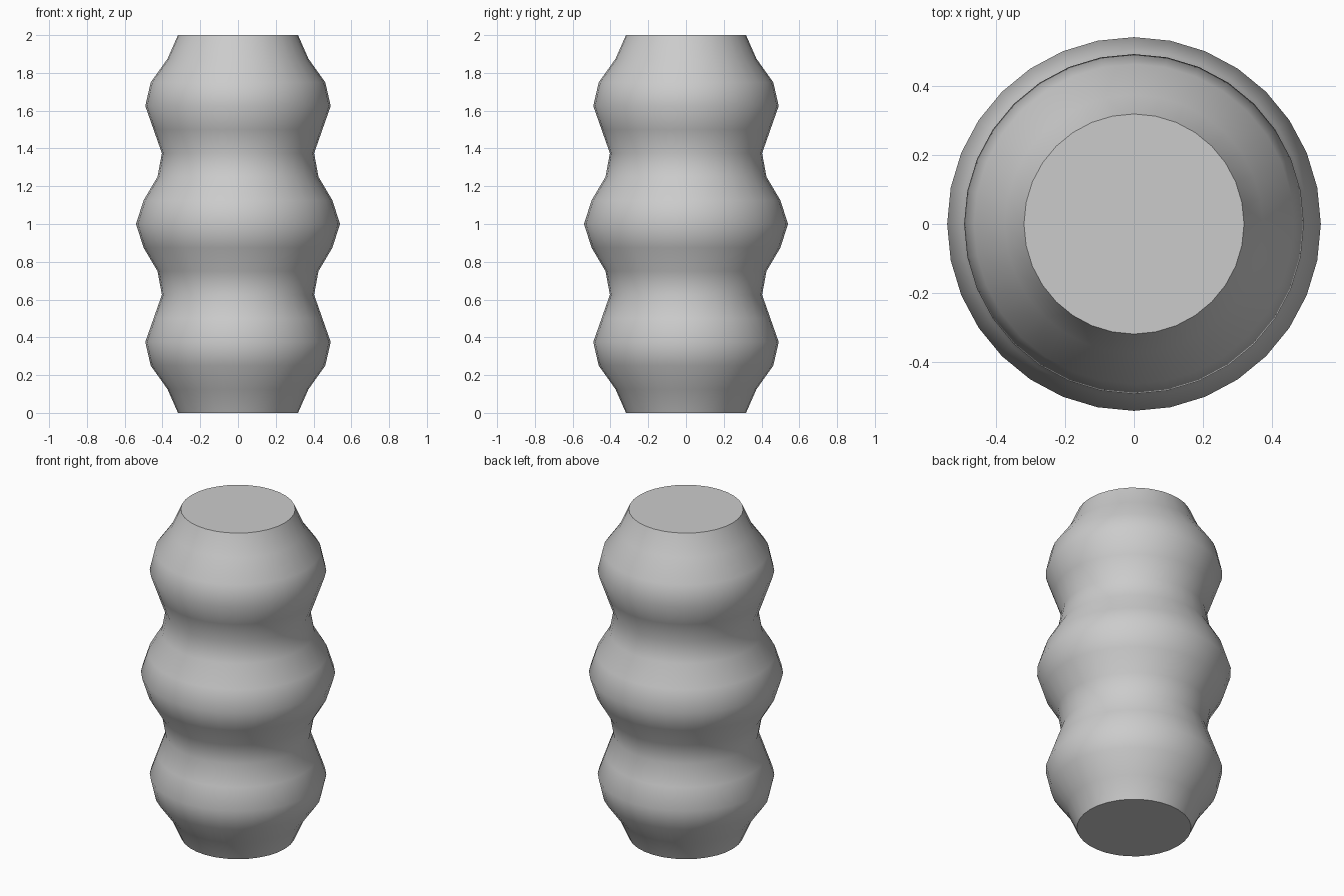
import bpy, bmesh, math

if "Cube" in bpy.data.objects:
    bpy.data.objects.remove(bpy.data.objects["Cube"])

SIDES = 32
STEP = 0.125
# radii from the base up to the middle; the upper half mirrors them
half = [0.318, 0.373, 0.462, 0.491, 0.447, 0.403, 0.426, 0.50, 0.54]
radii = half + half[-2::-1]

bm = bmesh.new()
rings = []
for i, r in enumerate(radii):
    rings.append([bm.verts.new((r * math.cos(2 * math.pi * k / SIDES),
                                r * math.sin(2 * math.pi * k / SIDES),
                                i * STEP)) for k in range(SIDES)])

# rippled wall
for lo, hi in zip(rings, rings[1:]):
    for k in range(SIDES):
        n = (k + 1) % SIDES
        bm.faces.new((lo[k], lo[n], hi[n], hi[k])).smooth = True

# flat end caps
bm.faces.new(rings[0][::-1])
bm.faces.new(rings[-1])
for ring in (rings[0], rings[-1]):
    for k in range(SIDES):
        bm.edges.get((ring[k], ring[(k + 1) % SIDES])).smooth = False

mesh = bpy.data.meshes.new("rippled_column")
bm.to_mesh(mesh)
bm.free()
column = bpy.data.objects.new("rippled_column", mesh)
bpy.context.collection.objects.link(column)

grey = bpy.data.materials.new("plain grey")
grey.diffuse_color = (0.6, 0.6, 0.6, 1)
grey.use_nodes = True
grey.node_tree.nodes["Principled BSDF"].inputs["Base Color"].default_value = grey.diffuse_color
mesh.materials.append(grey)
